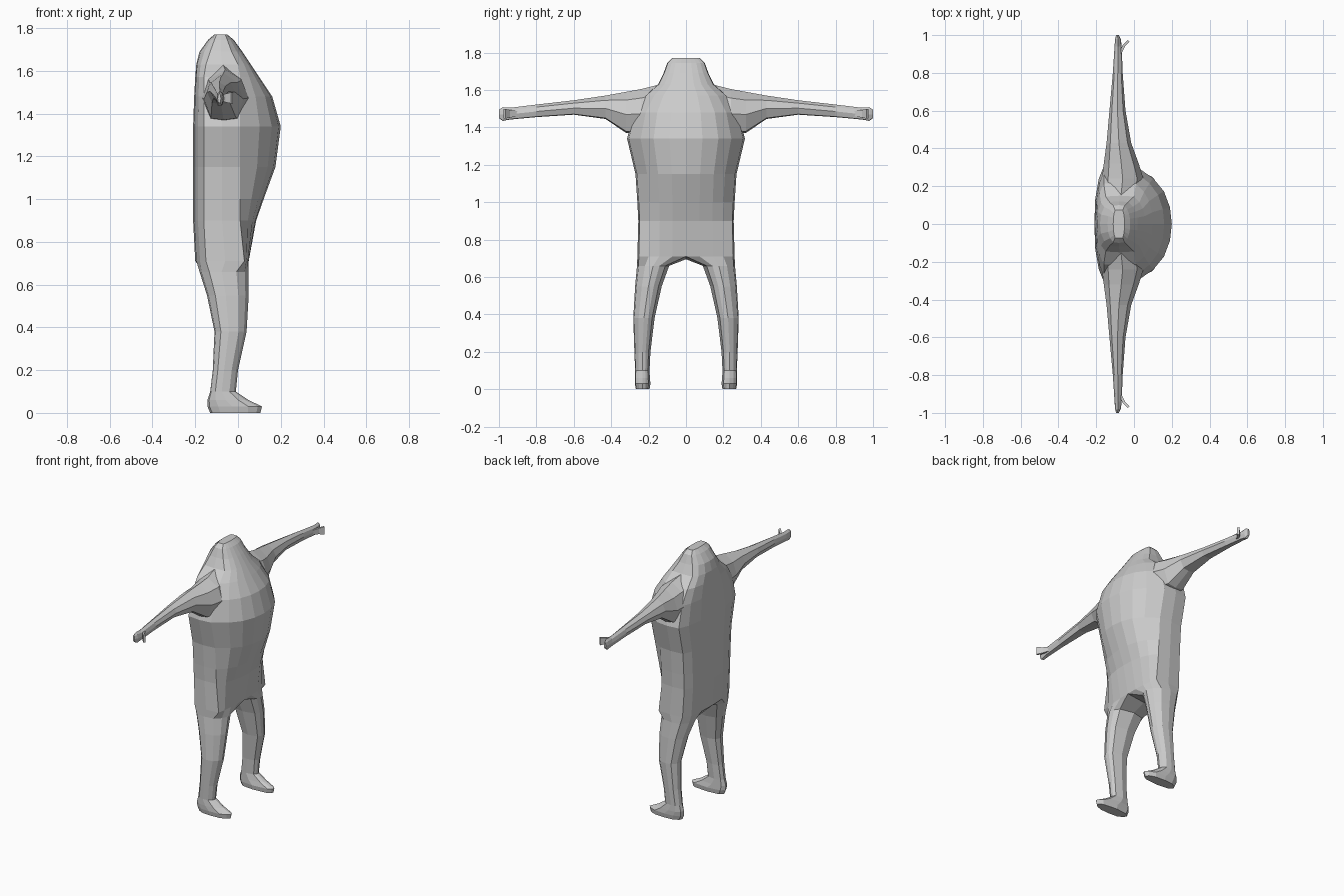
import bpy, bmesh

if "Cube" in bpy.data.objects:
    bpy.data.objects.remove(bpy.data.objects["Cube"])


def make_object(name, bm):
    bmesh.ops.recalc_face_normals(bm, faces=bm.faces)
    mesh = bpy.data.meshes.new(name)
    bm.to_mesh(mesh)
    bm.free()
    obj = bpy.data.objects.new(name, mesh)
    bpy.context.collection.objects.link(obj)
    return obj


def mix(a, b, t):
    return a + (b - a) * t


def bridge(bm, a, b, closed):
    n = len(a)
    for i in range(n if closed else n - 1):
        j = (i + 1) % n
        bm.faces.new((a[i], a[j], b[j], b[i]))


def apply(obj, mod):
    bpy.context.view_layer.objects.active = obj
    bpy.ops.object.modifier_apply(modifier=mod.name)


# Half body: torso outline (front centre -> side -> back centre)
FRONT = [(1, 0), (.95, .28), (.78, .55), (.48, .77), (0, .97)]
BACK = [(0, .97), (.55, .75), (.9, .42), (1, 0)]
# z, front x, back x, half width, side panel front x, side panel back x
TORSO = [(.71, .05, -.20, .26, .03, -.15), (.9, .085, -.21, .255, .01, -.16),
         (1.0, .12, -.21, .26, .01, -.16), (1.15, .175, -.21, .27, .01, -.16),
         (1.34, .20, -.21, .315, .01, -.16), (1.48, .16, -.205, .28, .01, -.16),
         (1.57, .10, -.20, .22, .01, -.16), (1.63, .06, -.195, .15, 0, -.15),
         (1.69, .02, -.18, .12, -.03, -.13), (1.745, -.02, -.14, .10, -.05, -.11),
         (1.77, -.05, -.11, .075, -.06, -.10)]
# Leg outline as fractions of its depth and width
LEG_RING = [(.87, .12), (.97, .3), (1, .5), (.92, .75), (.75, .95), (.45, 1),
            (.2, .95), (.04, .7), (0, .4), (.1, .12), (.45, 0)]
# z, back x, front x, inner y, outer y
LEGS = [(.66, -.18, .05, .09, .262), (.55, -.145, .05, .13, .272),
        (.38, -.11, .04, .168, .282), (.2, -.118, 0, .19, .276),
        (.1, -.13, -.01, .195, .272), (.06, -.143, .05, .193, .274),
        (.03, -.143, .112, .19, .274), (0, -.13, .105, .195, .268)]

bm = bmesh.new()
rings = []
for z, xf, xb, w, s1, s0 in TORSO:
    pts = [(mix(s1, xf, f), w * g) for f, g in FRONT]
    pts += [((s0 + s1) / 2, w)]
    pts += [(mix(s0, xb, f), w * g) for f, g in BACK]
    rings.append([bm.verts.new((x, y, z)) for x, y in pts])
for a, b in zip(rings, rings[1:]):
    bridge(bm, a, b, False)
bm.faces.new(rings[-1])

# Legs and feet continue from the bottom torso ring and the crotch point
prev = rings[0] + [bm.verts.new((-.08, 0, .695))]
for z, xb, xf, yi, yo in LEGS:
    ring = [bm.verts.new((mix(xb, xf, f), mix(yi, yo, g), z)) for f, g in LEG_RING]
    bridge(bm, prev, ring, True)
    prev = ring
bm.faces.new(prev)
body = make_object("body", bm)
mirror = body.modifiers.new("mirror", 'MIRROR')
mirror.use_axis = (False, True, False)
mirror.merge_threshold = .0005
apply(body, mirror)

# Both arms as one loft through the shoulders
ARM_RING = [(.5, 1), (.85, .8), (1, .45), (.82, .04), (.5, 0), (.18, .04), (0, .45), (.15, .8)]
# y, back x, front x, bottom z, top z
ARM = [(.14, -.17, .03, 1.38, 1.63), (.24, -.17, .05, 1.365, 1.605),
       (.32, -.16, .025, 1.37, 1.59), (.43, -.145, -.015, 1.445, 1.57),
       (.6, -.13, -.045, 1.468, 1.545), (.8, -.112, -.06, 1.455, 1.522),
       (.94, -.103, -.065, 1.442, 1.505), (.98, -.1, -.07, 1.435, 1.508),
       (1.0, -.095, -.08, 1.45, 1.495)]
stations = [(-s[0],) + s[1:] for s in reversed(ARM)] + ARM
bm = bmesh.new()
rings = [[bm.verts.new((mix(xb, xf, t), y, mix(zb, zt, u))) for t, u in ARM_RING]
         for y, xb, xf, zb, zt in stations]
for a, b in zip(rings, rings[1:]):
    bridge(bm, a, b, True)
bm.faces.new(rings[0])
bm.faces.new(rings[-1])
arms = make_object("arms", bm)

# Merge arms into the body
union = body.modifiers.new("union", 'BOOLEAN')
union.operation = 'UNION'
union.solver = 'EXACT'
union.object = arms
apply(body, union)
bpy.data.objects.remove(arms)

# Thumbs: thin curled flaps on the front of the hands
bm = bmesh.new()
prev = None
for x, y, h in [(-.075, .90, .014), (-.053, .945, .02), (-.028, .97, .026)]:
    ring = [bm.verts.new((x + dx, y - dx, 1.473 + s * h))
            for dx, s in [(-.005, -1), (.005, -1), (.005, 1), (-.005, 1)]]
    if prev:
        bridge(bm, prev, ring, True)
    else:
        bm.faces.new(ring)
    prev = ring
bm.faces.new(prev)
thumbs = make_object("thumbs", bm)
mirror = thumbs.modifiers.new("mirror", 'MIRROR')
mirror.use_axis = (False, True, False)
